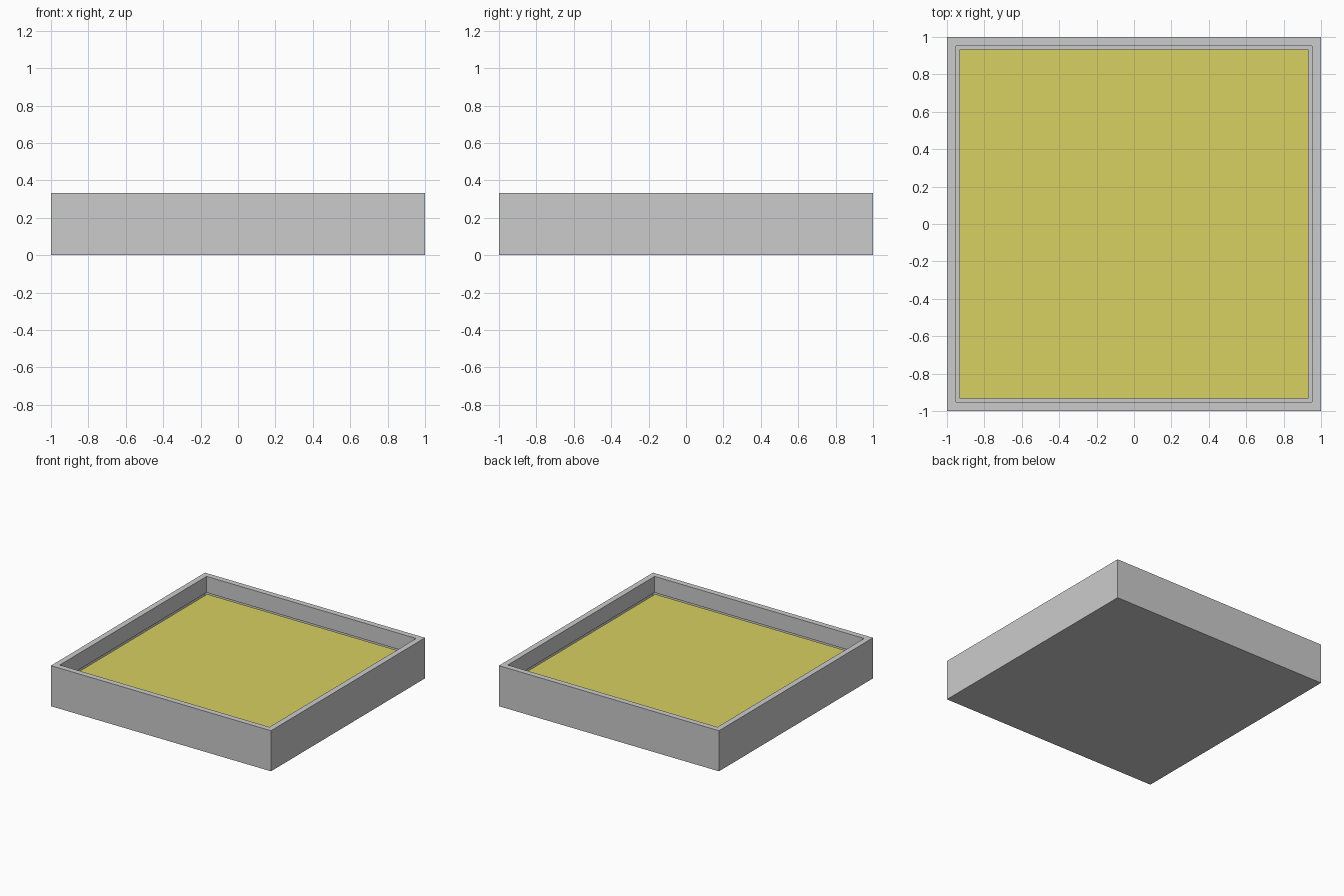
import bpy, bmesh
from mathutils import Matrix, Vector

if "Cube" in bpy.data.objects:
    bpy.data.objects.remove(bpy.data.objects["Cube"])

HEIGHT, WALL, FILL = 1 / 3, 1 / 15, 0.2


def add_object(name, bm):
    mesh = bpy.data.meshes.new(name)
    bm.to_mesh(mesh)
    bm.free()
    obj = bpy.data.objects.new(name, mesh)
    bpy.context.collection.objects.link(obj)
    return obj


# Tray: square box, top inset to the wall thickness and sunk to the fill level
bm = bmesh.new()
bmesh.ops.create_cube(bm, size=1, matrix=Matrix.Translation((0, 0, HEIGHT / 2))
                      @ Matrix.Diagonal((2, 2, HEIGHT, 1)))
bm.normal_update()
top = max(bm.faces, key=lambda f: f.calc_center_median().z)
bmesh.ops.inset_region(bm, faces=[top], thickness=WALL)
floor = bmesh.ops.extrude_discrete_faces(bm, faces=[top])["faces"][0]
bmesh.ops.translate(bm, verts=floor.verts, vec=Vector((0, 0, FILL - HEIGHT)))
bmesh.ops.delete(bm, geom=[floor], context='FACES_ONLY')  # closed by the fill
add_object("tray", bm)

# Yellow fill surface closing the recess
bm = bmesh.new()
bmesh.ops.create_grid(bm, x_segments=1, y_segments=1, size=1 - WALL,
                      matrix=Matrix.Translation((0, 0, FILL)))
fill = add_object("fill", bm)
yellow = bpy.data.materials.new("yellow")
yellow.diffuse_color = (0.68, 0.63, 0.12, 1)
yellow.use_nodes = True
yellow.node_tree.nodes["Principled BSDF"].inputs["Base Color"].default_value = yellow.diffuse_color
fill.data.materials.append(yellow)
